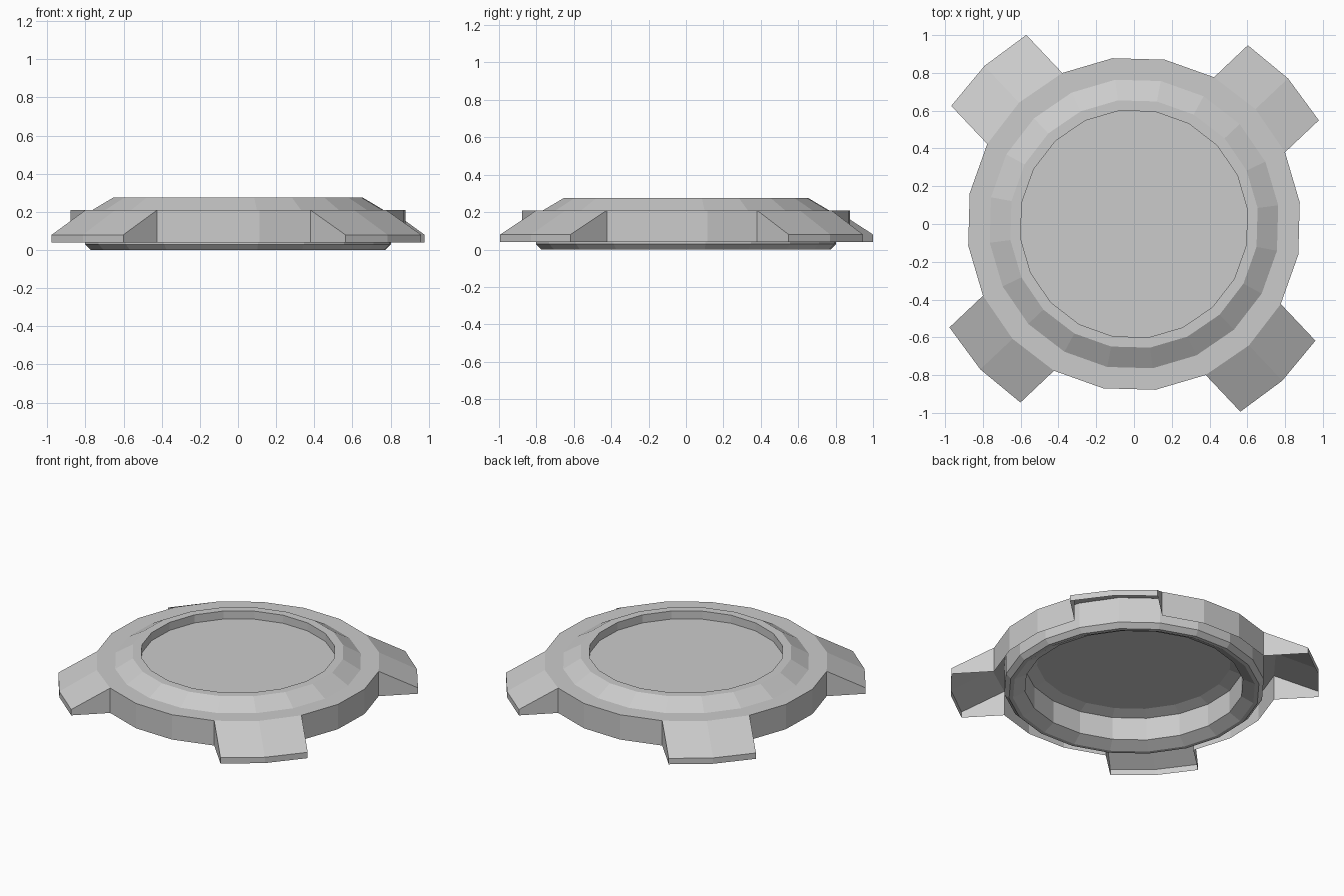
import bpy, bmesh
from math import sin, cos, asin, radians

if "Cube" in bpy.data.objects:
    bpy.data.objects.remove(bpy.data.objects["Cube"])

N = 20                      # sides of every ring
OFF = radians(7.4)          # rotation of the polygon
STEP = radians(18)
RIM = 0.885                 # outer radius of the body


def pt(r, a, z):
    return (r * cos(a), r * sin(a), z)


def finish(name, bm):
    bmesh.ops.remove_doubles(bm, verts=bm.verts, dist=0.0005)
    bmesh.ops.recalc_face_normals(bm, faces=bm.faces)
    mesh = bpy.data.meshes.new(name)
    bm.to_mesh(mesh)
    bm.free()
    obj = bpy.data.objects.new(name, mesh)
    bpy.context.collection.objects.link(obj)
    return obj


def quad(bm, *points):
    bm.faces.new([bm.verts.new(p) for p in points])


def lathe(bm, profile, skip=()):
    for i in range(N):
        if i in skip:
            continue
        a, b = OFF + i * STEP, OFF + (i + 1) * STEP
        for (r1, z1), (r2, z2) in zip(profile, profile[1:]):
            quad(bm, pt(r1, a, z1), pt(r2, a, z2), pt(r2, b, z2), pt(r1, b, z1))


# Cover: recessed disc, raised rim, bevel, flat ledge, outer wall and hollow lugs
bm = bmesh.new()
lathe(bm, [(0.605, 0.22), (0.605, 0.275), (0.66, 0.275), (0.77, 0.21), (RIM, 0.21)])
lug_starts = [1, 6, 11, 16]
open_sides = [s + k for s in lug_starts for k in (0, 1)]
lathe(bm, [(RIM, 0.21), (RIM, 0.04)], skip=open_sides)
bm.faces.new([bm.verts.new(pt(0.605, OFF + i * STEP, 0.22)) for i in range(N)])

for s, reach in zip(lug_starts, (1.122, 1.152, 1.12, 1.142)):
    mid = OFF + (s + 1) * STEP
    spread = asin(RIM * sin(STEP) / reach)      # keeps the lug sides parallel
    inner = [(RIM, mid + k * STEP) for k in (-1, 0, 1)]
    outer = [(reach, mid + k * spread) for k in (-1, 0, 1)]
    for k in (0, 1):
        i0, i1, o0, o1 = inner[k], inner[k + 1], outer[k], outer[k + 1]
        quad(bm, pt(*i0, 0.21), pt(*o0, 0.08), pt(*o1, 0.08), pt(*i1, 0.21))
        quad(bm, pt(*o0, 0.08), pt(*o0, 0.04), pt(*o1, 0.04), pt(*o1, 0.08))
    for k in (0, 2):
        i, o = inner[k], outer[k]
        quad(bm, pt(*i, 0.21), pt(*i, 0.04), pt(*o, 0.04), pt(*o, 0.08))
finish("cover", bm)

# Inner collar standing on the ground, chamfered at the bottom
bm = bmesh.new()
lathe(bm, [(0.81, 0.205), (0.81, 0.03), (0.78, 0.0), (0.755, 0.0),
           (0.68, 0.04), (0.68, 0.195), (0.605, 0.22)])
finish("inner_collar", bm)
